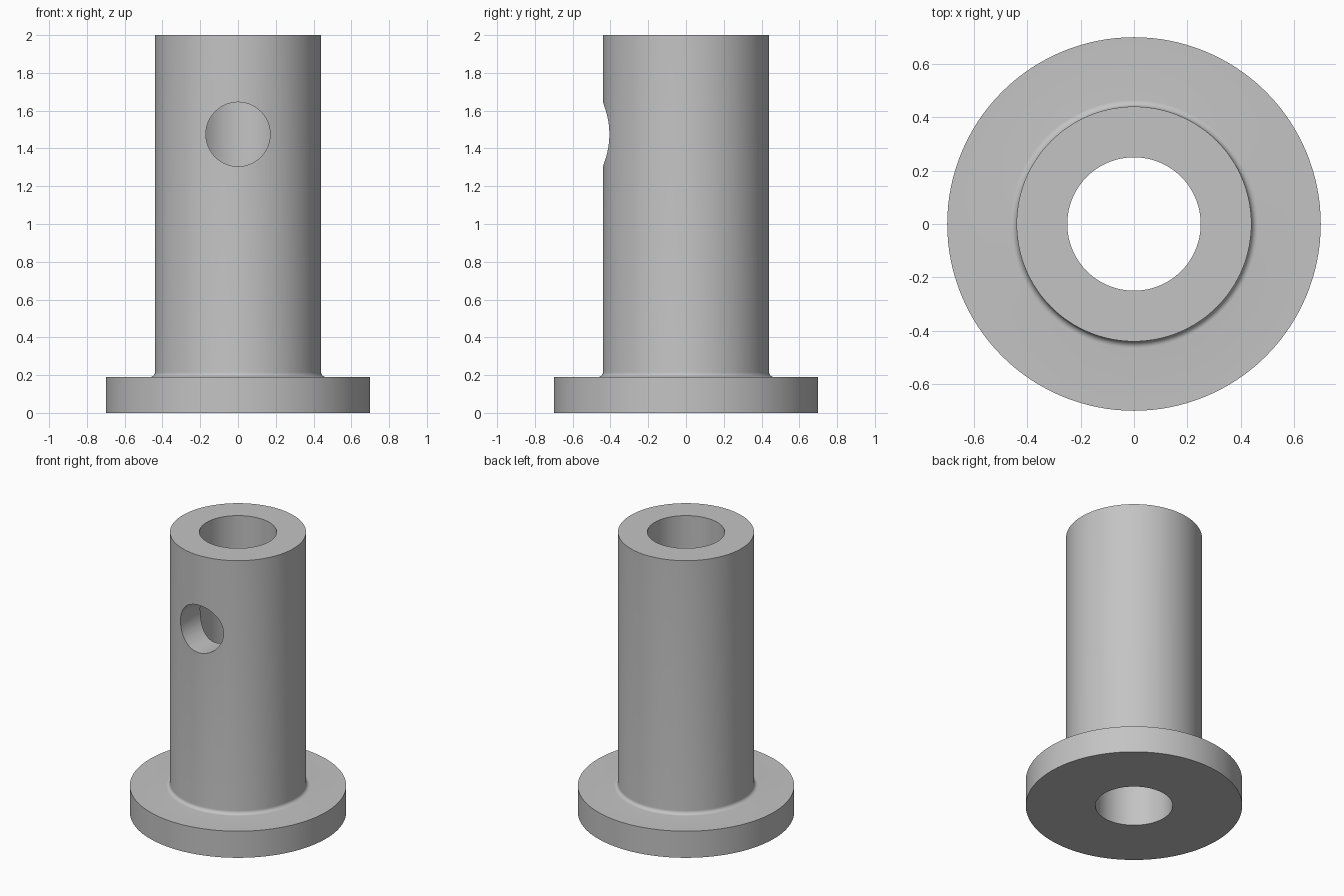
import bpy
import bmesh
from math import pi, cos, sin
from mathutils import Matrix

cube = bpy.data.objects.get("Cube")
if cube:
    bpy.data.objects.remove(cube, do_unlink=True)

# Dimensions
HEIGHT = 2.0
BORE_R, TUBE_R, FLANGE_R = 0.25, 0.44, 0.70
FLANGE_H, FILLET = 0.19, 0.025
HOLE_R, HOLE_Z = 0.17, 1.475
SEGMENTS = 128

# Material
GREY = (0.55, 0.55, 0.55, 1)
steel = bpy.data.materials.new("grey steel")
steel.use_nodes = True
steel.diffuse_color = GREY
steel.node_tree.nodes["Principled BSDF"].inputs["Base Color"].default_value = GREY


def add_object(name, bm):
    bmesh.ops.recalc_face_normals(bm, faces=bm.faces)
    mesh = bpy.data.meshes.new(name)
    bm.to_mesh(mesh)
    bm.free()
    mesh.materials.append(steel)
    obj = bpy.data.objects.new(name, mesh)
    bpy.context.collection.objects.link(obj)
    return obj


# Flanged sleeve: closed half section turned around z
fillet = [(TUBE_R + FILLET - FILLET * sin(a), FLANGE_H + FILLET - FILLET * cos(a))
          for a in (pi / 2 * i / 8 for i in range(9))]
profile = [(BORE_R, 0), (FLANGE_R, 0), (FLANGE_R, FLANGE_H), *fillet,
           (TUBE_R, HEIGHT), (BORE_R, HEIGHT)]
bm = bmesh.new()
verts = [bm.verts.new((r, 0, z)) for r, z in profile]
edges = [bm.edges.new((v, verts[i - 1])) for i, v in enumerate(verts)]
bmesh.ops.spin(bm, geom=verts + edges, cent=(0, 0, 0), axis=(0, 0, 1),
               angle=2 * pi, steps=SEGMENTS, use_merge=True)
bmesh.ops.remove_doubles(bm, verts=bm.verts, dist=0.0001)
sleeve = add_object("flanged_sleeve", bm)

# Cross hole through the front wall only
bm = bmesh.new()
bmesh.ops.create_cone(bm, cap_ends=True, segments=64, radius1=HOLE_R,
                      radius2=HOLE_R, depth=0.6,
                      matrix=Matrix.Translation((0, -0.3, HOLE_Z))
                      @ Matrix.Rotation(pi / 2, 4, "X"))
cutter = add_object("hole_cutter", bm)
cut = sleeve.modifiers.new("cross hole", "BOOLEAN")
cut.operation = "DIFFERENCE"
cut.solver = "EXACT"
cut.object = cutter

bpy.ops.object.select_all(action="DESELECT")
sleeve.select_set(True)
bpy.context.view_layer.objects.active = sleeve
bpy.ops.object.modifier_apply(modifier=cut.name)
bpy.data.objects.remove(cutter, do_unlink=True)
bpy.ops.object.shade_smooth_by_angle(angle=pi / 6)
